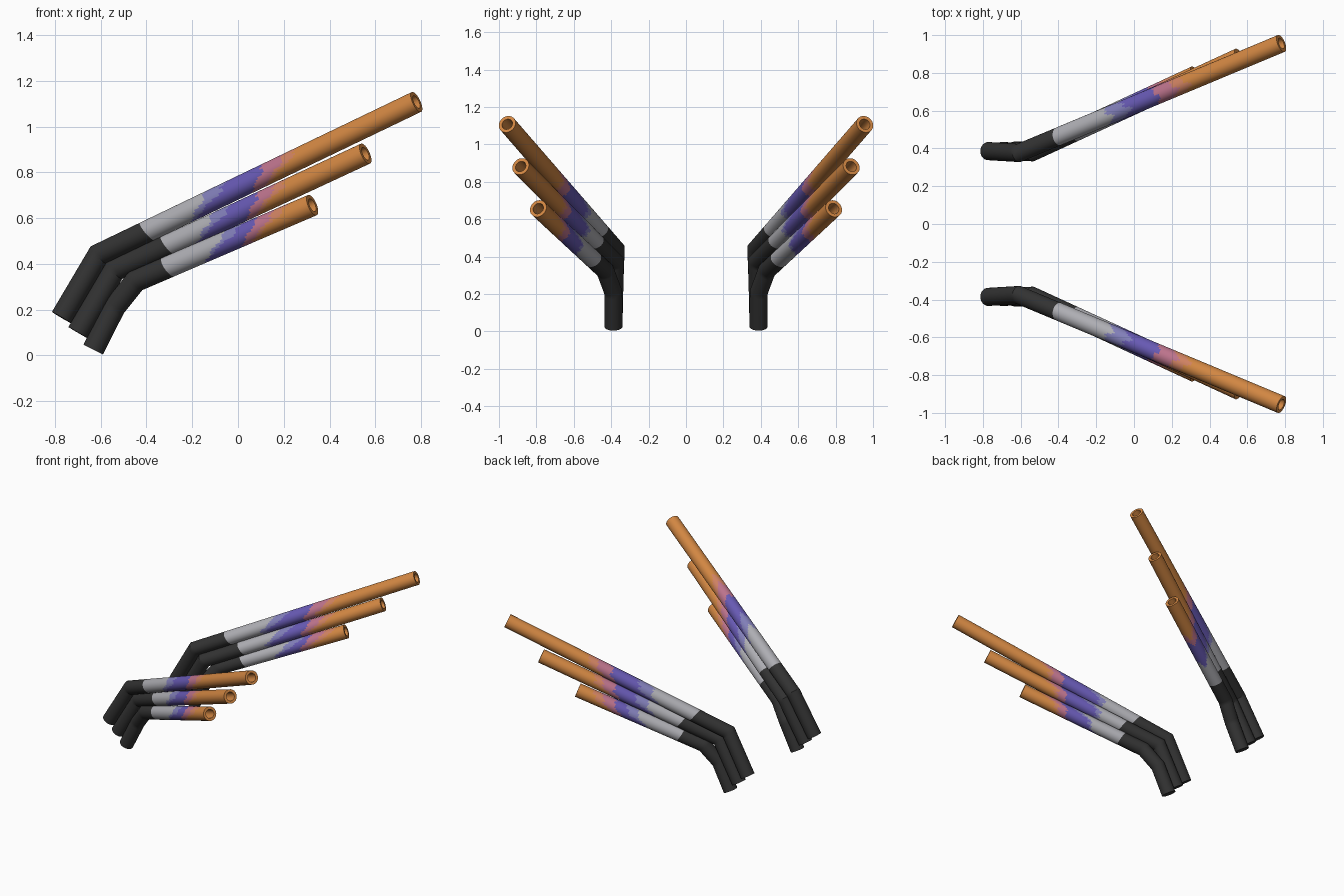
import bpy, bmesh, math
from mathutils import Vector

if "Cube" in bpy.data.objects:
    bpy.data.objects.remove(bpy.data.objects["Cube"])

R, BORE, SIDES, STEP = 0.048, 0.030, 32, 0.014


def material(name, rgb):
    m = bpy.data.materials.new(name)
    m.diffuse_color = (*rgb, 1)
    m.use_nodes = True
    m.node_tree.nodes["Principled BSDF"].inputs["Base Color"].default_value = m.diffuse_color
    return m


MATS = [material("black steel", (0.032, 0.032, 0.032)),
        material("bare grey steel", (0.42, 0.42, 0.45)),
        material("heat blue", (0.22, 0.21, 0.48)),
        material("heat violet", (0.135, 0.10, 0.45)),
        material("heat pink", (0.50, 0.17, 0.26)),
        material("heat salmon", (0.62, 0.22, 0.12)),
        material("heat orange", (0.64, 0.24, 0.055))]
ORANGE = 6

# Centre lines of the three pipes on the +y side, and the colour limits along x
PIPES = {
    "upper": ([(-0.772, 0.386, 0.166), (-0.61, 0.376, 0.44), (0.78, 0.956, 1.108)],
              (-0.40, -0.16, -0.10, 0.10, 0.18, 0.22)),
    "middle": ([(-0.70, 0.386, 0.10), (-0.54, 0.38, 0.372), (0.557, 0.884, 0.882)],
               (-0.31, -0.13, -0.08, 0.08, 0.14, 0.18)),
    "lower": ([(-0.633, 0.388, 0.026), (-0.54, 0.389, 0.21), (-0.448, 0.432, 0.325),
               (0.325, 0.79, 0.657)],
              (-0.31, -0.08, -0.04, 0.07, 0.13, 0.17)),
}


def key_rings(path):
    """Round section at the start, carried along the path and mitred at each bend."""
    d = (path[1] - path[0]).normalized()
    a = d.cross(Vector((0, 1, 0))).normalized()
    b = d.cross(a)
    ring = [path[0] + R * (a * math.cos(t) + b * math.sin(t))
            for t in (2 * math.pi * i / SIDES for i in range(SIDES))]
    rings = [ring]
    for i in range(1, len(path)):
        d = (path[i] - path[i - 1]).normalized()
        n = d
        if i < len(path) - 1:
            n = d + (path[i + 1] - path[i]).normalized()
        ring = [v + d * ((path[i] - v).dot(n) / d.dot(n)) for v in ring]
        rings.append(ring)
    return rings


def heat_colour(x, up, ang, limits):
    """Bands reach further along the pipe on its upper side, with wavy edges."""
    wave = 0.014 * math.sin(3 * ang + 1) + 0.008 * math.sin(7 * ang)
    tilt = (0.0, 0.07, 0.115, 0.055, 0.075, 0.10)
    shift = (0.0, 1.0, 1.4, 0.8, 1.0, 1.2)
    return sum(x > lim + t * up + wave * s for lim, t, s in zip(limits, tilt, shift))


def build_pipe(name, pts, limits, side):
    path = [Vector((x, y * side, z)) for x, y, z in pts]
    keys = key_rings(path)
    bm = bmesh.new()

    # Dense rings along each straight run
    rings, centres = [], []
    for i in range(len(path) - 1):
        n = max(2, round((path[i + 1] - path[i]).length / STEP))
        last = i == len(path) - 2
        for k in range(n + (1 if last else 0)):
            f = k / n
            rings.append([bm.verts.new(p.lerp(q, f)) for p, q in zip(keys[i], keys[i + 1])])
            centres.append(path[i].lerp(path[i + 1], f))

    def bridge(r1, r2):
        return [bm.faces.new((r1[j], r1[(j + 1) % SIDES], r2[(j + 1) % SIDES], r2[j]))
                for j in range(SIDES)]

    # Outer wall with heat colours
    for k in range(len(rings) - 1):
        c = (centres[k] + centres[k + 1]) / 2
        for face in bridge(rings[k], rings[k + 1]):
            o = face.calc_center_median() - c
            ang = math.atan2(o.z, o.y * side)
            face.material_index = heat_colour(c.x, o.z / R, ang, limits)

    # Closed lower end
    bm.faces.new(rings[0]).material_index = 0

    # Open tip: rim, bore and bore floor
    d = (path[-1] - path[-2]).normalized()
    lip = [bm.verts.new(path[-1] + (v - path[-1]).normalized() * BORE) for v in keys[-1]]
    deep = [bm.verts.new(v.co - d * 0.12) for v in lip]
    for face in bridge(rings[-1], lip) + bridge(lip, deep) + [bm.faces.new(deep)]:
        face.material_index = ORANGE

    bmesh.ops.recalc_face_normals(bm, faces=bm.faces)
    mesh = bpy.data.meshes.new(name)
    bm.to_mesh(mesh)
    bm.free()
    for m in MATS:
        mesh.materials.append(m)
    ob = bpy.data.objects.new(name, mesh)
    bpy.context.collection.objects.link(ob)
    bpy.ops.object.select_all(action='DESELECT')
    ob.select_set(True)
    bpy.context.view_layer.objects.active = ob
    bpy.ops.object.shade_smooth_by_angle(angle=math.radians(30))


# Three pipes on each side
for label, side in (("back", 1), ("front", -1)):
    for level, (pts, limits) in PIPES.items():
        build_pipe(f"{label}_{level}_exhaust_pipe", pts, limits, side)
